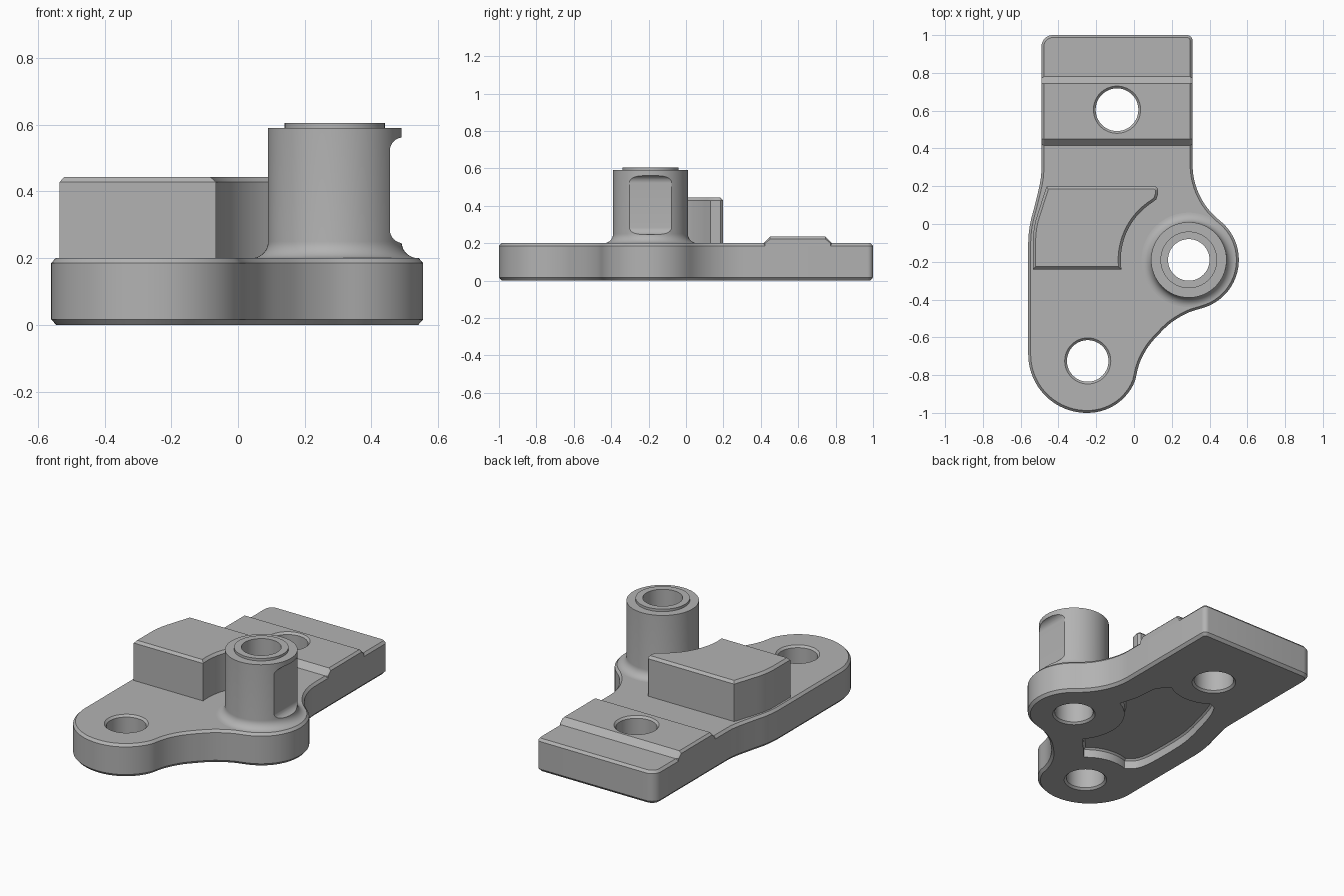
import bpy, bmesh, math
from mathutils import Vector

if "Cube" in bpy.data.objects:
    bpy.data.objects.remove(bpy.data.objects["Cube"])

metal = bpy.data.materials.new("plain_grey")
metal.diffuse_color = (0.45, 0.45, 0.45, 1)
metal.use_nodes = True
metal.node_tree.nodes["Principled BSDF"].inputs["Base Color"].default_value = metal.diffuse_color


def arc(cx, cy, r, a0, a1, n=16):
    return [(cx + r * math.cos(math.radians(a0 + (a1 - a0) * i / n)),
             cy + r * math.sin(math.radians(a0 + (a1 - a0) * i / n))) for i in range(n + 1)]


def spline(pts, n=5):
    """Catmull-Rom curve through the inner points; the two ends only steer it."""
    out = []
    for a, b, c, d in zip(pts, pts[1:], pts[2:], pts[3:]):
        a, b, c, d = map(Vector, (a, b, c, d))
        for i in range(n):
            t = i / n
            out.append(tuple(0.5 * (2 * b + (c - a) * t + (2 * a - 5 * b + 4 * c - d) * t * t
                                    + (3 * b - a - 3 * c + d) * t ** 3)))
    return out + [pts[-2]]


def clean(pts):
    out = []
    for p in pts:
        if not out or (Vector(p) - Vector(out[-1])).length > 0.002:
            out.append(p)
    if (Vector(out[0]) - Vector(out[-1])).length < 0.002:
        out.pop()
    return out


def inset(pts, d):
    out = []
    for i, p in enumerate(pts):
        p, a, b = Vector(p), Vector(pts[i - 1]), Vector(pts[(i + 1) % len(pts)])
        e, f = (p - a).normalized(), (b - p).normalized()
        n1, n2 = Vector((-e.y, e.x)), Vector((-f.y, f.x))
        out.append(tuple(p + (n1 + n2) * d / max(0.3, 1 + n1.dot(n2))))
    return out


def finish(name, bm):
    bmesh.ops.recalc_face_normals(bm, faces=bm.faces[:])
    me = bpy.data.meshes.new(name)
    bm.to_mesh(me)
    bm.free()
    ob = bpy.data.objects.new(name, me)
    bpy.context.collection.objects.link(ob)
    me.materials.append(metal)
    return ob


def loft(name, rings):
    """Rings of equal 3D point count, joined and capped."""
    bm = bmesh.new()
    vs = [[bm.verts.new(p) for p in ring] for ring in rings]
    n = len(vs[0])
    for lo, hi in zip(vs, vs[1:]):
        for i in range(n):
            bm.faces.new((lo[i], lo[(i + 1) % n], hi[(i + 1) % n], hi[i]))
    bm.faces.new(vs[0][::-1])
    bm.faces.new(vs[-1])
    return finish(name, bm)


def slab(name, pts, levels):
    """Outline stacked at (inset, height) levels."""
    return loft(name, [[(x, y, z) for x, y in (inset(pts, d) if d else pts)] for d, z in levels])


def turned(name, c, profile, n=64):
    return loft(name, [[(x, y, z) for x, y in arc(*c, r, 0, 360, n)[:-1]] for r, z in profile])


def cut(ob, *cutters):
    bpy.context.view_layer.objects.active = ob
    for c in cutters:
        c.hide_render = True
        m = ob.modifiers.new("cut", 'BOOLEAN')
        m.operation, m.solver, m.object = 'DIFFERENCE', 'EXACT', c
        bpy.ops.object.modifier_apply(modifier=m.name)


BACK, FRONT, BOSS = (-0.09, 0.605), (-0.245, -0.725), (0.29, -0.19)

# Base plate outline, counter-clockwise
plate_pts = clean(
    arc(0.28, 0.97, 0.03, 0, 90, 6) + arc(-0.43, 0.94, 0.06, 90, 180, 8)
    + spline([(-.49, .5), (-.49, .3), (-.497, .22), (-.525, .1), (-.55, 0), (-.56, -.1), (-.56, -.3)])
    + arc(-0.25, -0.69, 0.31, 180, 270, 20) + arc(-0.245, -0.73, 0.27, -85, -22, 12)
    + spline([(-.01, -.87), (.005, -.831), (.03, -.735), (.075, -.65), (.135, -.58),
              (.2, -.52), (.285, -.47), (.372, -.442), (.42, -.42)])
    + arc(*BOSS, 0.265, -70, 51.75, 28) + arc(0.688, 0.315, 0.378, 231.75, 180, 14))
plate = slab("base_plate", plate_pts, [(.015, 0), (0, .017), (0, .185), (.013, .2)])

# Recess under the plate, wrapping around the three holes
recess_pts = clean(
    arc(*FRONT, 0.26, 110, 48) + arc(*BOSS, 0.29, 220, 115) + [(.135, .18), (.12, .33), (.09, .37)]
    + arc(*BACK, 0.25, -55, -125)
    + spline([(-.25, .4), (-.28, .38), (-.32, .3), (-.36, .17), (-.40, 0), (-.41, -.15),
              (-.405, -.35), (-.38, -.44), (-.33, -.48)]))
recess = slab("recess_cutter", recess_pts, [(0, -.02), (0, .05), (.01, .06)])


# Through holes with chamfered rims
def hole(name, c, r, top):
    return turned(name, c, [(r + .022, -.01), (r, .012), (r, top - .012), (r + .022, top + .01)])


back_hole = hole("back_hole_cutter", BACK, .113, .235)
front_hole = hole("front_hole_cutter", FRONT, .11, .2)
boss_hole = turned("boss_hole_cutter", BOSS, [(.132, -.01), (.11, .012), (.11, .7)])
cut(plate, recess, back_hole, front_hole, boss_hole)

# Raised strip across the back, with sloping sides and chamfered ends
def strip_ring(x, top, d):
    return [(x, .415 + d, .185), (x, .415 + d, .2), (x, .45, top), (x, .745, top),
            (x, .78 - d, .2), (x, .78 - d, .185)]


strip = loft("raised_strip", [strip_ring(-.49, .222, .008), strip_ring(-.477, .235, 0),
                              strip_ring(.297, .235, 0), strip_ring(.31, .222, .008)])
cut(strip, back_hole)

# Block with a hollow side that clears the boss
block_pts = clean(
    [(-.535, -.24)] + arc(*BOSS, 0.36, 188, 120, 24)[:-1]
    + [(.118, .13), (.128, .16), (.128, .185), (.115, .198), (-.463, .198)]
    + spline([(-.45, .25), (-.466, .19), (-.495, .1), (-.525, 0), (-.535, -.09), (-.535, -.2)]))
block = slab("stop_block", block_pts, [(0, .19), (0, .428), (.014, .443)])

# Boss with a filleted foot and a thin raised ring on top
foot = [(.25 - .05 * math.sin(t), .25 - .05 * math.cos(t))
        for t in [math.radians(a) for a in range(0, 91, 10)]]
boss = turned("boss", BOSS, [(.25, .195)] + foot + [(.2, .59), (.15, .59), (.15, .605)], 96)

# Flat scooped out of the boss on the right
scoop_pts = ([(.56, .245), (.56, .562)] + arc(.495, .522, .04, 90, 180, 8)
             + arc(.495, .285, .04, 180, 270, 8))
scoop = loft("scoop_cutter", [[(x, y, z) for x, z in scoop_pts] for y in (-.45, .07)])
cut(boss, boss_hole, scoop)

for c in (recess, back_hole, front_hole, boss_hole, scoop):
    bpy.data.objects.remove(c)

bpy.ops.object.select_all(action='DESELECT')
for ob in (plate, strip, block, boss):
    ob.select_set(True)
    bpy.context.view_layer.objects.active = ob
bpy.ops.object.shade_smooth_by_angle(angle=math.radians(28))
